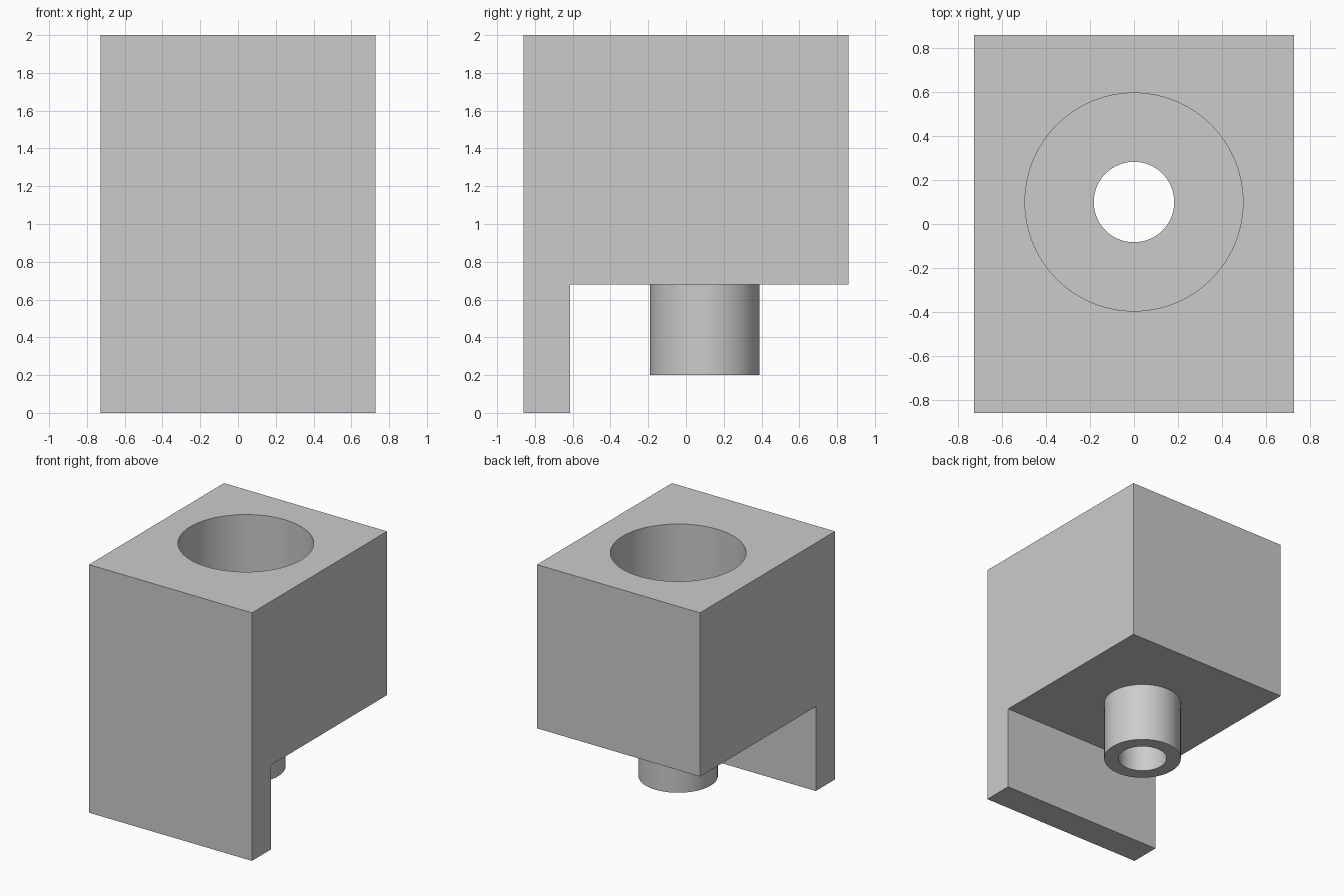
import bpy, bmesh, math
from mathutils import Vector

if "Cube" in bpy.data.objects:
    bpy.data.objects.remove(bpy.data.objects["Cube"], do_unlink=True)

HALF_X, HALF_Y, TOP = 0.727, 0.86, 2.0
AXIS_Y = 0.1            # bore and spout share this axis
BASE_Z = 0.68           # underside of the block
FLOOR_Z = 0.92          # floor of the wide bore
SPOUT_Z = 0.2
BORE_R, HOLE_R, SPOUT_R = 0.496, 0.183, 0.29

grey = bpy.data.materials.new("light grey")
grey.use_nodes = True
colour = (0.6, 0.6, 0.6, 1)
grey.diffuse_color = colour
grey.node_tree.nodes["Principled BSDF"].inputs["Base Color"].default_value = colour


def finish(bm, name):
    bmesh.ops.recalc_face_normals(bm, faces=bm.faces)
    mesh = bpy.data.meshes.new(name)
    bm.to_mesh(mesh)
    bm.free()
    mesh.materials.append(grey)
    obj = bpy.data.objects.new(name, mesh)
    bpy.context.collection.objects.link(obj)
    return obj


def extrude_side_profile(name, points):
    """Extrude a (y, z) outline across the full width."""
    bm = bmesh.new()
    face = bm.faces.new([bm.verts.new((-HALF_X, y, z)) for y, z in points])
    new = bmesh.ops.extrude_face_region(bm, geom=[face])["geom"]
    bmesh.ops.translate(bm, vec=(2 * HALF_X, 0, 0),
                        verts=[v for v in new if isinstance(v, bmesh.types.BMVert)])
    return finish(bm, name)


def lathe(name, profile, steps=96):
    """Spin an (r, z) outline about the bore axis."""
    bm = bmesh.new()
    verts = [bm.verts.new((r, AXIS_Y, z)) for r, z in profile]
    edges = [bm.edges.new(pair) for pair in zip(verts, verts[1:])]
    bmesh.ops.spin(bm, geom=verts + edges, cent=(0, AXIS_Y, 0), axis=(0, 0, 1),
                   angle=math.tau, steps=steps, use_merge=False)
    bmesh.ops.remove_doubles(bm, verts=bm.verts, dist=0.0005)
    return finish(bm, name)


def combine(target, tool, operation):
    mod = target.modifiers.new(operation.lower(), "BOOLEAN")
    mod.operation, mod.solver, mod.object = operation, "EXACT", tool
    bpy.context.view_layer.objects.active = target
    bpy.ops.object.modifier_apply(modifier=mod.name)
    bpy.data.objects.remove(tool, do_unlink=True)


# Block with the front plate hanging below it
body = extrude_side_profile("bracket_body", [
    (-HALF_Y, 0), (-0.615, 0), (-0.615, BASE_Z),
    (HALF_Y, BASE_Z), (HALF_Y, TOP), (-HALF_Y, TOP)])

# Spout under the block
spout = lathe("spout", [(0, SPOUT_Z), (SPOUT_R, SPOUT_Z),
                        (SPOUT_R, BASE_Z + 0.1), (0, BASE_Z + 0.1)])
combine(body, spout, "UNION")

# Stepped bore: wide pocket, then a narrow hole out through the spout
bore = lathe("bore_cutter", [(0, 0.1), (HOLE_R, 0.1), (HOLE_R, FLOOR_Z),
                             (BORE_R, FLOOR_Z), (BORE_R, TOP + 0.1), (0, TOP + 0.1)])
combine(body, bore, "DIFFERENCE")

# Smooth round walls, sharp edges elsewhere
bpy.ops.object.select_all(action="DESELECT")
body.select_set(True)
bpy.context.view_layer.objects.active = body
bpy.ops.object.shade_smooth_by_angle(angle=math.radians(30))
